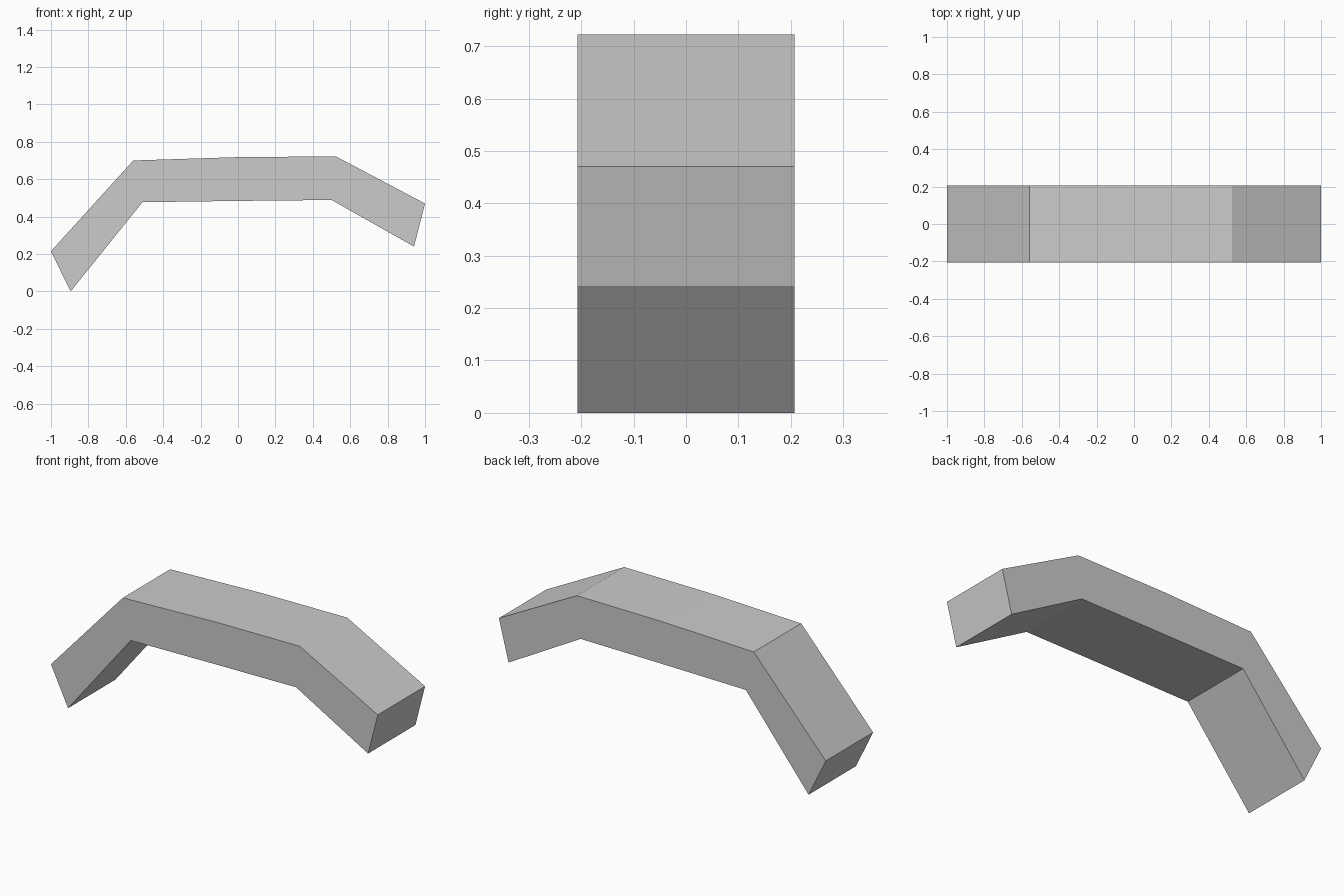
import bpy
import bmesh

cube = bpy.data.objects.get("Cube")
if cube:
    bpy.data.objects.remove(cube, do_unlink=True)

# Plain grey surface
grey = bpy.data.materials.new("plain_grey")
grey.use_nodes = True
grey.diffuse_color = (0.6, 0.6, 0.6, 1)
grey.node_tree.nodes["Principled BSDF"].inputs["Base Color"].default_value = grey.diffuse_color

# Bent bar: upper and lower profile points (x, z) at each station
upper = [(-1, 0.215), (-0.56, 0.70), (0, 0.718), (0.523, 0.722), (1, 0.47)]
lower = [(-0.895, 0), (-0.511, 0.477), (0, 0.484), (0.5, 0.489), (0.941, 0.24)]
half_depth = 0.207

# One four-cornered ring per station, bridged to the next, capped at the ends
bm = bmesh.new()
rings = []
for top, bottom in zip(upper, lower):
    corners = [(top, -1), (top, 1), (bottom, 1), (bottom, -1)]
    rings.append([bm.verts.new((p[0], side * half_depth, p[1])) for p, side in corners])
for a, b in zip(rings, rings[1:]):
    for i in range(4):
        j = (i + 1) % 4
        bm.faces.new((a[i], a[j], b[j], b[i]))
bm.faces.new(rings[0])
bm.faces.new(rings[-1])
bmesh.ops.recalc_face_normals(bm, faces=bm.faces)

mesh = bpy.data.meshes.new("bent_bar")
bm.to_mesh(mesh)
bm.free()
mesh.materials.append(grey)
bar = bpy.data.objects.new("bent_bar", mesh)
bpy.context.collection.objects.link(bar)
